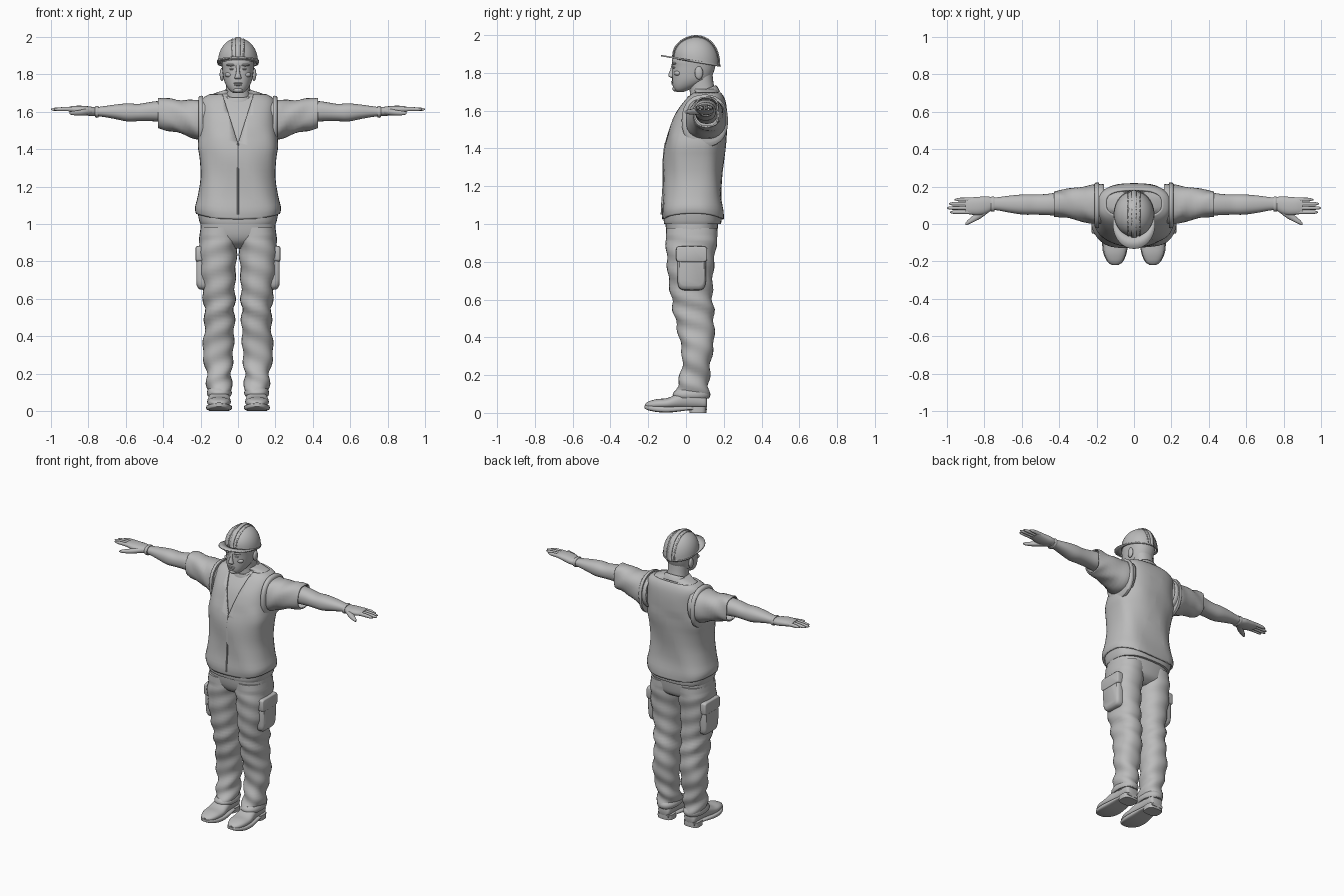
import bpy, bmesh, math
from mathutils import Vector

if "Cube" in bpy.data.objects:
    bpy.data.objects.remove(bpy.data.objects["Cube"])

grey = bpy.data.materials.new("plain grey")
grey.use_nodes = True
grey.diffuse_color = (0.5, 0.5, 0.5, 1)
grey.node_tree.nodes["Principled BSDF"].inputs["Base Color"].default_value = (0.5, 0.5, 0.5, 1)


def finish(name, bm, mirror=False, thick=0, angle=40):
    bmesh.ops.recalc_face_normals(bm, faces=bm.faces)
    mesh = bpy.data.meshes.new(name)
    bm.to_mesh(mesh)
    bm.free()
    mesh.materials.append(grey)
    mesh.polygons.foreach_set("use_smooth", [True] * len(mesh.polygons))
    mesh.set_sharp_from_angle(angle=math.radians(angle))
    ob = bpy.data.objects.new(name, mesh)
    bpy.context.collection.objects.link(ob)
    if thick:
        m = ob.modifiers.new("thickness", 'SOLIDIFY')
        m.thickness, m.offset = thick, -1
    if mirror:
        ob.modifiers.new("mirror", 'MIRROR')
    return ob


def spline(rings, steps):
    """Smooth the list of cross-sections."""
    out = []
    for i in range(len(rings) - 1):
        p = [rings[max(i - 1, 0)], rings[i], rings[i + 1], rings[min(i + 2, len(rings) - 1)]]
        for s in range(steps):
            t = s / steps
            out.append([b + 0.5 * t * (c - a + t * (2 * a - 5 * b + 4 * c - d + t * (3 * (b - c) + d - a)))
                        for a, b, c, d in zip(*p)])
    return out + [list(rings[-1])]


def loft_mesh(axis, rings, power=2.3, segs=28, steps=3, caps=(True, True), warp=None):
    """Each ring: position along axis, then min/max of the two other axes."""
    bm = bmesh.new()
    loops = []
    for t, a0, a1, b0, b1 in spline(rings, steps):
        loop = []
        for k in range(segs):
            ang = 2 * math.pi * k / segs
            c, s = math.cos(ang), math.sin(ang)
            a = (a0 + a1) / 2 + (a1 - a0) / 2 * math.copysign(abs(c) ** (2 / power), c)
            b = (b0 + b1) / 2 + (b1 - b0) / 2 * math.copysign(abs(s) ** (2 / power), s)
            v = Vector({'x': (t, a, b), 'y': (a, t, b), 'z': (a, b, t)}[axis])
            loop.append(bm.verts.new(warp(v, ang) if warp else v))
        loops.append(loop)
    for p, q in zip(loops, loops[1:]):
        for k in range(segs):
            j = (k + 1) % segs
            bm.faces.new((p[k], p[j], q[j], q[k]))
    for use, loop in zip(caps, (loops[0], loops[-1])):
        if use:
            bm.faces.new(loop)
    return bm


def loft(name, axis, rings, mirror=False, thick=0, **kw):
    return finish(name, loft_mesh(axis, rings, **kw), mirror, thick)


def ball(name, loc, size, mirror=False):
    bm = bmesh.new()
    bmesh.ops.create_uvsphere(bm, u_segments=16, v_segments=10, radius=1)
    for v in bm.verts:
        v.co = Vector([l + s * c for l, s, c in zip(loc, size, v.co)])
    return finish(name, bm, mirror)


# Vest with a V neck, over a shirt
torso = [(1.04, .225, -.125, .2), (1.08, .23, -.13, .2), (1.15, .215, -.122, .19), (1.25, .2, -.118, .19),
         (1.35, .205, -.118, .2), (1.42, .215, -.11, .21), (1.5, .206, -.09, .217), (1.58, .2, -.06, .218),
         (1.64, .2, -.02, .212), (1.675, .185, .01, .2), (1.695, .15, .035, .185)]


def hem(v, ang):
    # lower the hem in the middle and add soft cloth waves
    low = max(0, 1 - (v.z - 1.04) / .1)
    v.z -= .015 * low * math.cos(2 * ang) * -1
    v.y += .004 * math.sin(5 * ang + 14 * v.z) * (1 if v.z < 1.5 else 0)
    return v


vest = loft_mesh('z', [(z, -w, w, f, b) for z, w, f, b in torso], 2.7, 40, caps=(False, False), warp=hem)
V_LOW, SLOPE = 1.43, .085 / .27
for side in (-1, 1):
    bmesh.ops.bisect_plane(vest, geom=vest.verts[:] + vest.edges[:] + vest.faces[:],
                           plane_co=(0, 0, V_LOW), plane_no=(side, 0, -SLOPE))
opening = [f for f in vest.faces if (c := f.calc_center_median()).y < .06
           and c.z > V_LOW and abs(c.x) < (c.z - V_LOW) * SLOPE]
bmesh.ops.delete(vest, geom=opening, context='FACES')
finish("vest", vest, thick=.012)

shirt = [(z, -w + .014, w - .014, f + .014, b - .014) for z, w, f, b in torso]
loft("shirt", 'z', [(1.0, -.2, .2, -.115, .185), (1.02, -.208, .208, -.118, .188)] + shirt[1:]
     + [(1.715, -.075, .075, .03, .165)], power=2.7, segs=40)
loft("vest_zip", 'z', [(1.05, -.005, .005, -.134, -.12), (1.1, -.005, .005, -.132, -.12),
                       (1.2, -.005, .005, -.125, -.11), (1.35, -.005, .005, -.123, -.11),
                       (1.43, -.005, .005, -.113, -.1)], segs=8)


def lean(v, ang):
    v.z += .4 * (v.y - .09)
    return v


loft("shirt_collar", 'z', [(1.665, -.1, .1, -.0, .18), (1.69, -.085, .085, .003, .17), (1.708, -.075, .075, .008, .158)],
     thick=.008, caps=(False, False), warp=lean)

# Sleeves, armhole trim, arms
loft("sleeve", 'x', [(.16, .0, .212, 1.45, 1.672), (.22, .0, .21, 1.45, 1.665), (.28, .015, .2, 1.475, 1.662),
                     (.35, .03, .188, 1.495, 1.668), (.4, .037, .18, 1.502, 1.675), (.428, .04, .176, 1.51, 1.676)],
     True, .008, caps=(False, False),
     warp=lambda v, a: v + Vector((0, .003 * math.sin(4 * a + 40 * v.x), .003 * math.sin(3 * a + 60 * v.x))))
loft("armhole_trim", 'x', [(.186, -.022, .222, 1.41, 1.685), (.203, -.022, .222, 1.41, 1.685),
                           (.212, -.01, .214, 1.435, 1.675)], True)
loft("arm", 'x', [(.25, .05, .17, 1.53, 1.65), (.4, .045, .168, 1.545, 1.658), (.47, .048, .16, 1.55, 1.652),
                  (.53, .05, .158, 1.55, 1.642), (.59, .05, .158, 1.548, 1.645), (.66, .06, .152, 1.562, 1.638),
                  (.73, .073, .143, 1.574, 1.628), (.78, .077, .14, 1.578, 1.622)], True)
loft("wrist_band", 'x', [(.745, .068, .145, 1.57, 1.63), (.755, .066, .147, 1.568, 1.632),
                         (.765, .068, .145, 1.572, 1.628)], True)

# Hands
loft("palm", 'x', [(.755, .077, .142, 1.58, 1.622), (.79, .055, .148, 1.578, 1.628), (.83, .047, .145, 1.583, 1.632),
                   (.87, .05, .142, 1.592, 1.632), (.9, .056, .138, 1.6, 1.628)], True)
for i, (name, tip) in enumerate([("index", .985), ("middle", 1.0), ("ring", .99), ("little", .96)]):
    y = .063 + .0225 * i
    loft(name + "_finger", 'x', [(.86, y - .011, y + .011, 1.6, 1.626), (.92, y - .01, y + .01, 1.603, 1.626),
                                 (tip - .02, y - .009, y + .009, 1.604, 1.622),
                                 (tip, y - .003, y + .003, 1.61, 1.616)], True, segs=10)
loft("thumb", 'x', [(.78, .06, .11, 1.585, 1.62), (.82, .03, .085, 1.58, 1.615), (.855, .012, .05, 1.58, 1.608),
                    (.885, -.002, .024, 1.582, 1.604), (.902, -.007, .006, 1.588, 1.598)], True, segs=14)

# Trousers
loft("trouser_hips", 'z', [(.87, -.1, .1, -.03, .1), (.9, -.165, .165, -.08, .15), (.95, -.2, .2, -.103, .165),
                           (1.03, -.197, .197, -.11, .172)], power=2.6)


def folds(v, ang):
    amp = .004 + .004 * math.exp(-((v.z - .55) / .08) ** 2) + .004 * math.exp(-((v.z - .17) / .08) ** 2)
    wave = amp * math.sin(2 * ang + 55 * v.z) * (v.z < .93)
    return v + Vector((wave * math.cos(ang), wave * math.sin(ang), 0))


loft("trouser_leg", 'z', [(.075, .045, .155, -.05, .115), (.1, .038, .16, -.062, .124), (.15, .036, .166, -.045, .122),
                          (.22, .033, .172, -.025, .125), (.3, .026, .188, -.02, .137), (.37, .022, .186, -.03, .148),
                          (.45, .02, .178, -.048, .15), (.55, .018, .182, -.068, .145), (.65, .016, .19, -.085, .14),
                          (.75, .012, .207, -.097, .145), (.85, .006, .212, -.104, .155), (.92, -.002, .208, -.107, .165),
                          (.98, -.005, .2, -.105, .165)], True, steps=5, warp=folds)
loft("trouser_cuff", 'z', [(.078, .04, .16, -.06, .122), (.09, .034, .165, -.07, .128), (.105, .034, .165, -.068, .128),
                           (.12, .042, .16, -.055, .12)], True)
loft("cargo_pocket", 'x', [(.15, -.045, .105, .65, .86), (.205, -.045, .105, .65, .86),
                           (.222, -.035, .095, .675, .85)], True, power=5)
loft("pocket_flap", 'x', [(.17, -.052, .112, .798, .882), (.217, -.052, .112, .798, .882),
                          (.226, -.046, .106, .804, .874)], True, power=7)

# Shoes
loft("shoe", 'y', [(-.217, .085, .118, .03, .047), (-.2, .062, .14, .022, .06), (-.155, .043, .16, .02, .073),
                   (-.1, .038, .165, .02, .078), (-.05, .042, .16, .02, .1), (0, .047, .152, .02, .12),
                   (.06, .05, .148, .02, .12), (.1, .056, .142, .02, .1), (.11, .07, .13, .03, .08)], True)
loft("shoe_sole", 'y', [(-.22, .085, .118, .024, .04), (-.2, .058, .144, .014, .04), (-.15, .038, .166, .004, .036),
                        (-.09, .032, .17, .002, .034), (-.03, .037, .163, .008, .034), (.02, .043, .155, .014, .034),
                        (.11, .06, .14, .014, .034)], True, power=4)
loft("shoe_heel", 'z', [(0, .046, .154, .018, .108), (.034, .046, .154, .018, .11)], True, power=3.2)

# Head and face
loft("neck", 'z', [(1.64, -.075, .075, .02, .17), (1.7, -.066, .066, .02, .155), (1.75, -.064, .064, .015, .145),
                   (1.8, -.064, .064, .02, .14)])
loft("head", 'z', [(1.7, -.025, .025, -.05, -.01), (1.712, -.042, .042, -.063, .02), (1.735, -.06, .06, -.071, .075),
                   (1.765, -.074, .074, -.073, .125), (1.8, -.081, .081, -.073, .145), (1.835, -.085, .085, -.072, .155),
                   (1.87, -.087, .087, -.073, .158), (1.92, -.075, .075, -.045, .14)], segs=32)
loft("nose", 'z', [(1.774, -.012, .012, -.08, -.06), (1.782, -.019, .019, -.092, -.06), (1.795, -.014, .014, -.092, -.06),
                   (1.82, -.009, .009, -.082, -.06), (1.85, -.012, .012, -.075, -.06)], segs=12)
ball("upper_lip", (0, -.07, 1.752), (.025, .009, .005))
ball("lower_lip", (0, -.069, 1.743), (.02, .009, .005))
ball("chin", (0, -.055, 1.716), (.026, .018, .015))
ball("eye", (.033, -.063, 1.828), (.015, .008, .005), True)
ball("brow", (.035, -.062, 1.85), (.026, .013, .007), True)
ball("cheek", (.045, -.043, 1.798), (.025, .02, .015), True)
ball("ear", (.086, .068, 1.8), (.012, .022, .035), True)

# Hard hat: dome, raised ridges and peaked brim
CY = .054


def rim(y):
    return 1.862 - .17 * (y - CY)


def dome(name, scale, x0=None, x1=None):
    bm = bmesh.new()
    bmesh.ops.create_uvsphere(bm, u_segments=40, v_segments=24, radius=1)
    cuts = [((0, 0, 0), (0, 0, -1))]
    if x0 is not None:
        cuts += [((x0 / .107, 0, 0), (-1, 0, 0)), ((x1 / .107, 0, 0), (1, 0, 0))]
    for co, no in cuts:
        bmesh.ops.bisect_plane(bm, geom=bm.verts[:] + bm.edges[:] + bm.faces[:],
                               plane_co=co, plane_no=no, clear_outer=True)
    for v in bm.verts:
        y = CY + v.co.y * .122 * scale
        z = max(v.co.z, 0)
        v.co = (v.co.x * .107, y, (rim(y) * (1 - z) + 1.862 * z) + z ** .92 * .132 * scale)
    return finish(name, bm, thick=.008)


dome("hat_dome", 1.0)
dome("hat_centre_ridge", 1.045, -.013, .013)
for x, side in ((-.034, "right"), (.027, "left")):
    dome("hat_" + side + "_ridge", 1.02, x, x + .007)

bm = bmesh.new()
rows = []
for k in range(48):
    ang = 2 * math.pi * k / 48
    dx, dy = math.sin(ang), -math.cos(ang)
    ext = .004 + .06 * max(0, -dy) ** 1.6
    row = []
    for r in (-.006, ext):
        y = CY + dy * (.122 + r)
        row.append(bm.verts.new((dx * (.105 + r), y, rim(y) + .002)))
    rows.append(row)
for p, q in zip(rows, rows[1:] + rows[:1]):
    bm.faces.new((p[0], p[1], q[1], q[0]))
finish("hat_brim", bm, thick=.008)
